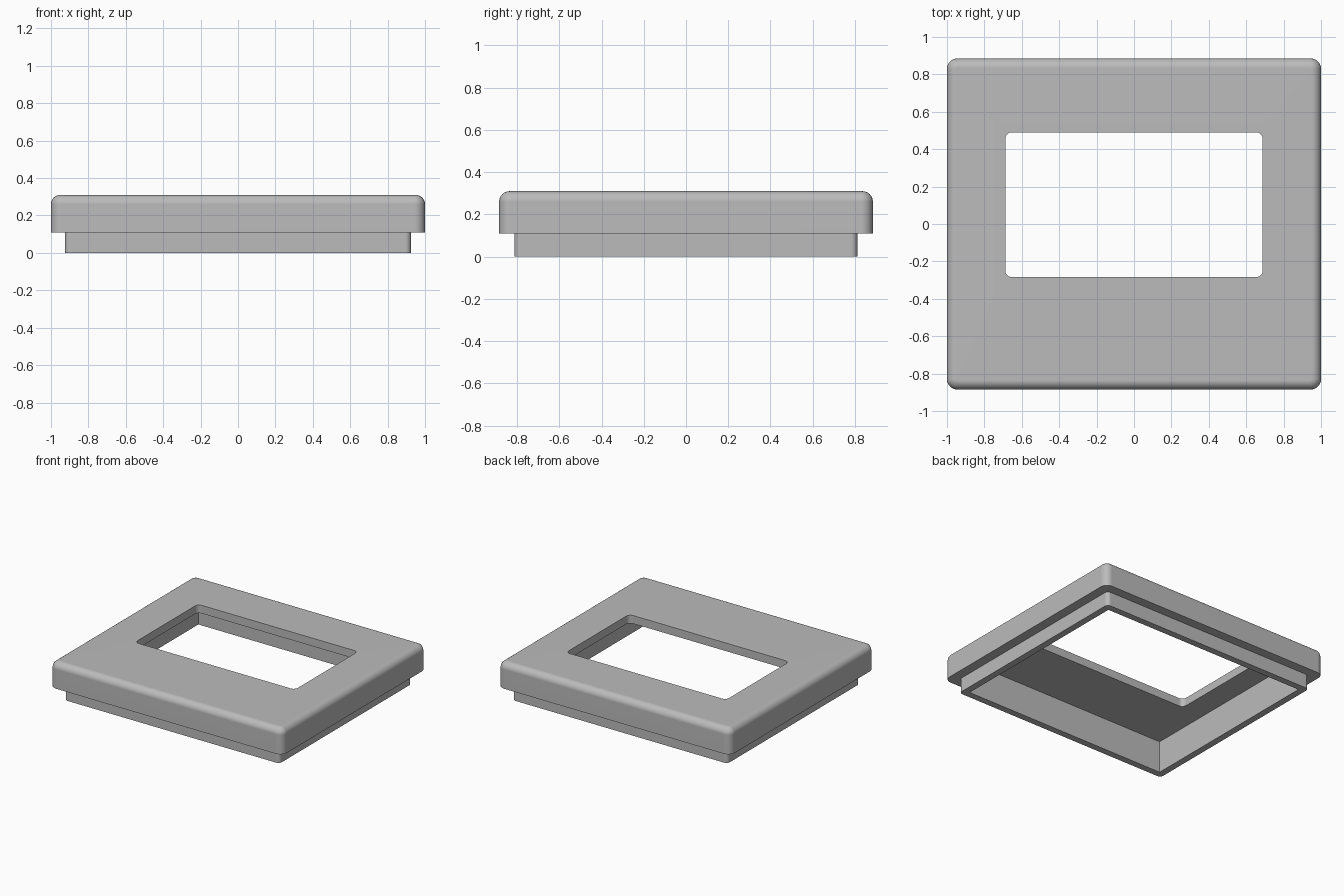
import bpy, bmesh
from math import sin, cos, pi, radians

cube = bpy.data.objects.get("Cube")
if cube:
    bpy.data.objects.remove(cube, do_unlink=True)

STEPS = 6  # segments per rounded corner


def rounded_ring(bm, half_x, half_y, radius, z, centre_y=0.0):
    """Loop of vertices around a rounded rectangle."""
    ring = []
    corners = [(1, 1), (-1, 1), (-1, -1), (1, -1)]
    for quarter, (sx, sy) in enumerate(corners):
        for i in range(STEPS + 1):
            a = (quarter + i / STEPS) * pi / 2
            x = sx * (half_x - radius) + radius * cos(a)
            y = sy * (half_y - radius) + radius * sin(a) + centre_y
            ring.append(bm.verts.new((x, y, z)))
    return ring


# Main dimensions
TOP, STEP_Z, CEILING = 0.31, 0.11, 0.247
OUTER = (1.0, 0.885)
LIP = (0.925, 0.812)
WALL = 0.052
FILLET, CORNER = 0.05, 0.055
WINDOW = (0.688, 0.387, 0.035)
WINDOW_Y = 0.103

bm = bmesh.new()
rings = []

# Window opening, from the ceiling up to the top face
for z in (CEILING, TOP):
    rings.append(rounded_ring(bm, *WINDOW, z, WINDOW_Y))

# Rounded upper edge of the cover
for i in range(STEPS + 1):
    a = i / STEPS * pi / 2
    inset = FILLET * (1 - sin(a))
    z = TOP - FILLET * (1 - cos(a))
    rings.append(rounded_ring(bm, OUTER[0] - inset, OUTER[1] - inset, CORNER - inset, z))

# Skirt bottom, then the recessed lip
rings.append(rounded_ring(bm, *OUTER, CORNER, STEP_Z))
for z in (STEP_Z, 0.0):
    rings.append(rounded_ring(bm, *LIP, 0.03, z))

# Square-cornered cavity underneath
for z in (0.0, CEILING):
    rings.append(rounded_ring(bm, LIP[0] - WALL, LIP[1] - WALL, 0.0, z))

# Join neighbouring rings into one closed shell
for lower, upper in zip(rings, rings[1:] + rings[:1]):
    n = len(lower)
    for i in range(n):
        j = (i + 1) % n
        bm.faces.new((lower[i], lower[j], upper[j], upper[i]))
bmesh.ops.remove_doubles(bm, verts=bm.verts[:], dist=0.0001)
bmesh.ops.recalc_face_normals(bm, faces=bm.faces[:])

mesh = bpy.data.meshes.new("bezel_cover")
bm.to_mesh(mesh)
bm.free()
cover = bpy.data.objects.new("bezel_cover", mesh)
bpy.context.collection.objects.link(cover)

# Single grey material
grey = bpy.data.materials.new("mid_grey")
grey.use_nodes = True
colour = (0.5, 0.5, 0.5, 1)
grey.diffuse_color = colour
grey.node_tree.nodes["Principled BSDF"].inputs["Base Color"].default_value = colour
mesh.materials.append(grey)

# Smooth fillets, crisp edges and flat large faces
bpy.ops.object.select_all(action="DESELECT")
cover.select_set(True)
bpy.context.view_layer.objects.active = cover
bpy.ops.object.shade_smooth_by_angle(angle=radians(30))
weighted = cover.modifiers.new("weighted_normals", "WEIGHTED_NORMAL")
weighted.keep_sharp = True
